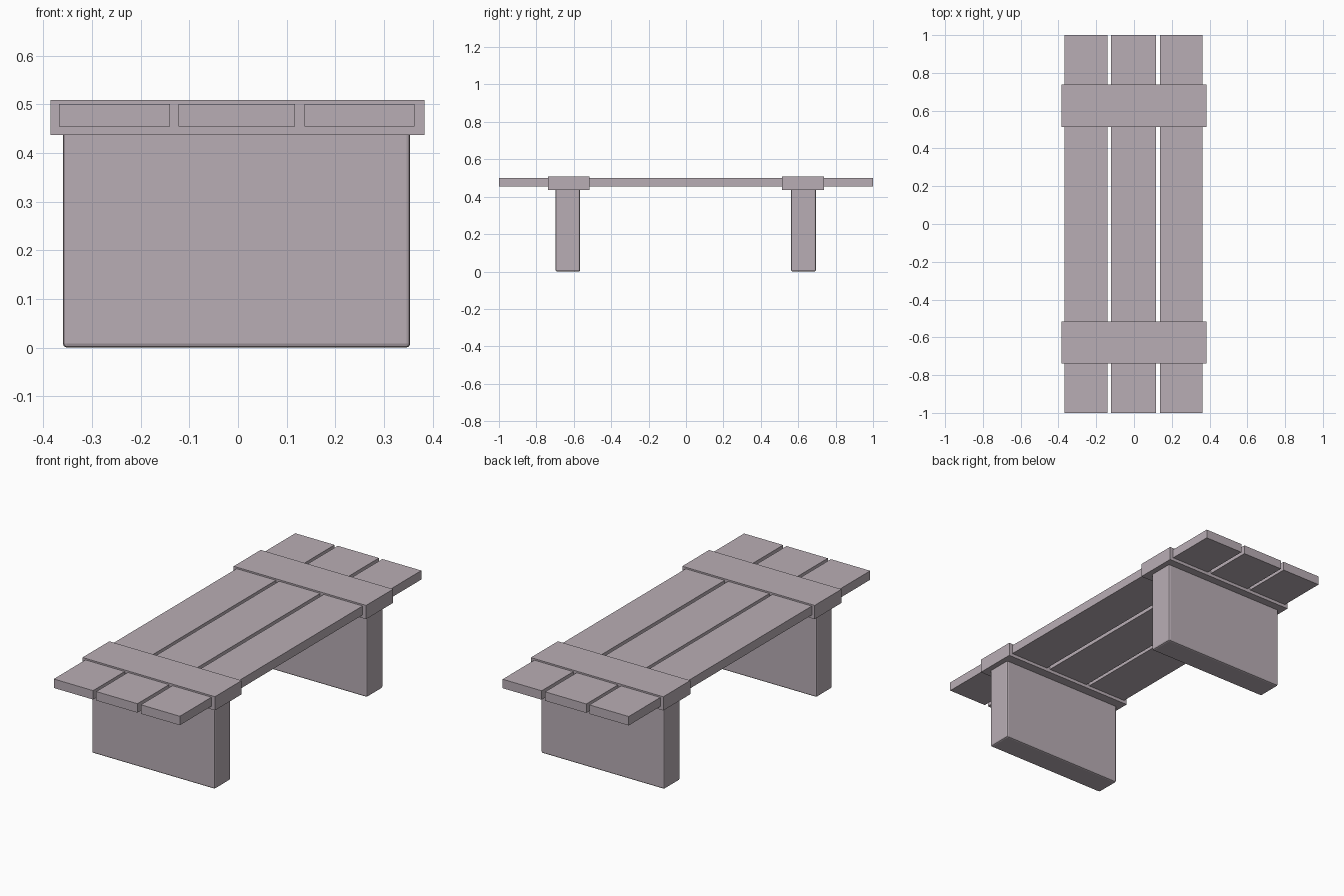
import bpy
import bmesh
from mathutils import Matrix, Vector

default = bpy.data.objects.get("Cube")
if default:
    bpy.data.objects.remove(default, do_unlink=True)

# Single weathered wood colour
COLOUR = (0.485, 0.423, 0.462, 1)
wood = bpy.data.materials.new("grey_mauve_wood")
wood.use_nodes = True
wood.diffuse_color = COLOUR
wood.node_tree.nodes["Principled BSDF"].inputs["Base Color"].default_value = COLOUR


def box(name, x, y, z, bevel=0):
    """Box spanning the given (low, high) ranges, with optional rounded edges."""
    spans = (x, y, z)
    centre = Vector([(a + b) / 2 for a, b in spans])
    size = Vector([b - a for a, b in spans])
    bm = bmesh.new()
    bmesh.ops.create_cube(bm, size=1, matrix=Matrix.Diagonal(size).to_4x4())
    mesh = bpy.data.meshes.new(name)
    bm.to_mesh(mesh)
    bm.free()
    mesh.materials.append(wood)
    obj = bpy.data.objects.new(name, mesh)
    obj.location = centre
    bpy.context.collection.objects.link(obj)
    if bevel:
        mod = obj.modifiers.new("rounded_edges", "BEVEL")
        mod.width = bevel
        mod.segments = 2
    return obj


# Three long seat planks
for side, x in (("right", (-0.368, -0.14)),
                ("middle", (-0.122, 0.117)),
                ("left", (0.137, 0.363))):
    box(side + "_plank", x, (-1, 1), (0.454, 0.501))

# Cross band and slab leg at each end
for end, band_y, leg_y in (("front", (-0.738, -0.516), (-0.698, -0.566)),
                           ("back", (0.514, 0.738), (0.562, 0.695))):
    box(end + "_cross_band", (-0.385, 0.383), band_y, (0.437, 0.509))
    box(end + "_leg", (-0.36, 0.354), leg_y, (0, 0.446), bevel=0.008)
